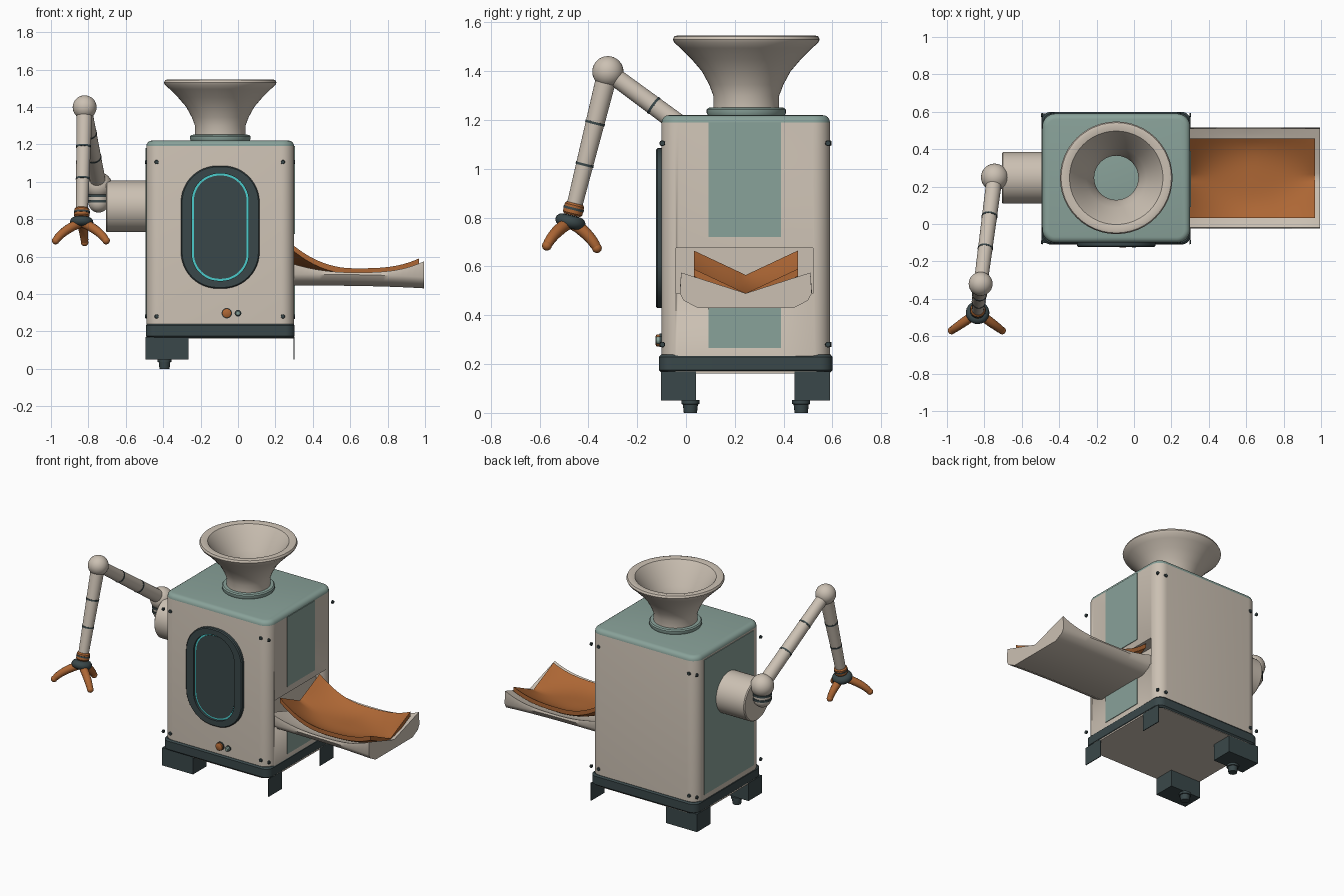
import bpy, bmesh, math
from mathutils import Vector

if "Cube" in bpy.data.objects:
    bpy.data.objects.remove(bpy.data.objects["Cube"])


def material(name, rgb):
    m = bpy.data.materials.new(name)
    m.diffuse_color = (*rgb, 1)
    m.use_nodes = True
    m.node_tree.nodes["Principled BSDF"].inputs["Base Color"].default_value = m.diffuse_color
    return m


CREAM = material("cream", (0.60, 0.53, 0.45))
TEAL = material("sage_teal", (0.25, 0.36, 0.32))
DARK = material("dark_slate", (0.042, 0.064, 0.068))
RUST = material("rust_orange", (0.42, 0.135, 0.035))
CYAN = material("cyan", (0.07, 0.60, 0.60))
CX, CY = -0.095, 0.245          # machine axis


def finish(name, bm, *mats, angle=35):
    bmesh.ops.recalc_face_normals(bm, faces=bm.faces)
    me = bpy.data.meshes.new(name)
    bm.to_mesh(me)
    bm.free()
    for m in mats:
        me.materials.append(m)
    ob = bpy.data.objects.new(name, me)
    bpy.context.collection.objects.link(ob)
    bpy.ops.object.select_all(action='DESELECT')
    ob.select_set(True)
    bpy.context.view_layer.objects.active = ob
    bpy.ops.object.shade_smooth_by_angle(angle=math.radians(angle))
    return ob


def loft(name, loops, *mats, caps=True, ring=False, rule=None, angle=35):
    """Skin a series of equal-length closed loops."""
    bm = bmesh.new()
    rows = [[bm.verts.new(p) for p in lp] for lp in loops]
    pairs = list(zip(rows, rows[1:])) + ([(rows[-1], rows[0])] if ring else [])
    for a, b in pairs:
        for i in range(len(a)):
            j = (i + 1) % len(a)
            bm.faces.new((a[i], a[j], b[j], b[i]))
    if caps and not ring:
        bm.faces.new(rows[0])
        bm.faces.new(rows[-1])
    if rule:
        for f in bm.faces:
            f.material_index = rule(f.calc_center_median())
    return finish(name, bm, *mats, angle=angle)


def box(name, x0, x1, y0, y1, z0, z1, mat):
    return loft(name, [[(x0, y0, z), (x1, y0, z), (x1, y1, z), (x0, y1, z)] for z in (z0, z1)], mat)


def rrect(cx, cy, hw, hh, r, n=8):
    pts = []
    for k, (sx, sy) in enumerate(((1, 1), (-1, 1), (-1, -1), (1, -1))):
        for i in range(n + 1):
            a = math.pi / 2 * (k + i / n)
            pts.append((cx + sx * (hw - r) + r * math.cos(a), cy + sy * (hh - r) + r * math.sin(a)))
    return pts


def tube(name, pts, radii, mat, n=24, ring=False):
    """Circles of given radii along a path; also used for turned parts."""
    pts = [Vector(p) for p in pts]
    axis = pts[-1] - pts[0]
    loops = []
    for i, (p, r) in enumerate(zip(pts, radii)):
        t = axis if ring else pts[min(i + 1, len(pts) - 1)] - pts[max(i - 1, 0)]
        q = (t if t.length > 1e-6 else axis).to_track_quat('Z', 'Y')
        loops.append([p + q @ Vector((r * math.cos(a), r * math.sin(a), 0))
                      for a in (2 * math.pi * k / n for k in range(n))])
    return loft(name, loops, mat, ring=ring)


def sphere(name, c, r, mat):
    bm = bmesh.new()
    bmesh.ops.create_uvsphere(bm, u_segments=28, v_segments=16, radius=r)
    bmesh.ops.translate(bm, verts=bm.verts, vec=c)
    return finish(name, bm, mat)


# Body with teal rounded top
steps = [(0.162, 0), (1.19, 0)] + [(1.19 + 0.03 * math.sin(a), 0.03 * (1 - math.cos(a)))
                                   for a in (math.pi / 8 * k for k in range(1, 5))]
body = loft("body", [[(x, y, z) for x, y in rrect(CX, CY, 0.395 - d, 0.345 - d, 0.07 - d)]
                     for z, d in steps], CREAM, TEAL, rule=lambda c: int(c.z > 1.19))

# Tray opening cut into the right side
cutter = box("opening_cutter", 0.22, 0.4, -0.04, 0.52, 0.49, 0.675, CREAM)
mod = body.modifiers.new("opening", 'BOOLEAN')
mod.object, mod.operation, mod.solver = cutter, 'DIFFERENCE', 'EXACT'
bpy.context.view_layer.objects.active = body
bpy.ops.object.modifier_apply(modifier="opening")
bpy.data.objects.remove(cutter)

# Base skirt
loft("base", [[(x, y, z) for x, y in rrect(CX, CY, 0.398 - d, 0.355 - d, 0.05)]
              for z, d in ((0.165, 0.01), (0.175, 0), (0.23, 0), (0.24, 0.008))], DARK)

# Feet: solid blocks with pegs on the left, thin plates on the right
for tag, y0, y1, py in (("front", -0.102, 0.04, 0.018), ("back", 0.445, 0.59, 0.472)):
    box(tag + "_left_foot", -0.495, -0.265, y0, y1, 0.05, 0.17, DARK)
    box(tag + "_right_foot_plate", 0.296, 0.301, y0, y1, 0.05, 0.17, DARK)
    tube(tag + "_peg", [(-0.393, py, z) for z in (0, 0.035, 0.036, 0.052)],
         (0.027, 0.031, 0.037, 0.037), DARK, 16)

# Side panels
box("right_upper_panel", 0.295, 0.304, 0.092, 0.39, 0.72, 1.19, TEAL)
box("right_lower_panel", 0.295, 0.304, 0.092, 0.39, 0.265, 0.488, TEAL)
box("left_panel", -0.494, -0.485, -0.02, 0.51, 0.27, 1.18, TEAL)


# Front window: raised frame, cyan rim and dark glass
def oval(hw, hh, r, y):
    return [(x, y, z) for x, z in rrect(CX, 0.757, hw, hh, r, 12)]


loft("window_frame", [oval(0.21, 0.328, 0.195, -0.098), oval(0.21, 0.328, 0.195, -0.117),
                      oval(0.204, 0.322, 0.189, -0.123), oval(0.152, 0.287, 0.147, -0.123),
                      oval(0.152, 0.287, 0.147, -0.098)], DARK, ring=True)
loft("window_rim", [oval(0.153, 0.288, 0.148, -0.099), oval(0.153, 0.288, 0.148, -0.107)], CYAN)
loft("window_glass", [oval(0.141, 0.276, 0.136, -0.1), oval(0.141, 0.276, 0.136, -0.109)], DARK)

# Knobs and corner screws
for name, x, r, mat in (("large_knob", -0.06, 0.025, RUST), ("small_knob", 0, 0.015, TEAL)):
    tube(name + "_ring", [(x, -0.095, 0.297), (x, -0.108, 0.297)], (r + 0.003,) * 2, DARK, 20)
    tube(name, [(x, y, 0.297) for y in (-0.1, -0.12, -0.125)], (r, r, r * 0.7), mat, 20)
for z in (0.28, 1.105):
    for sx, xf, xs in ((-1, -0.435, -0.49), (1, 0.24, 0.30)):
        for sy, yf, ys in ((-1, -0.1, -0.097), (1, 0.59, 0.582)):
            tube("face_screw", [(xf, yf - sy * 0.004, z), (xf, yf + sy * 0.007, z)], (0.012, 0.01), DARK, 10)
            tube("side_screw", [(xs - sx * 0.004, ys, z), (xs + sx * 0.006, ys, z)], (0.012, 0.01), DARK, 10)


# Hopper on a teal collar
def turned(name, profile, mat, ring=False):
    return tube(name, [(CX, 0.247, z) for r, z in profile], [r for r, z in profile], mat, 48, ring)


turned("hopper_collar", [(0.155, 1.215), (0.162, 1.228), (0.162, 1.243), (0.155, 1.25), (0.14, 1.252)], TEAL)
turned("hopper", [(0.118, 1.25), (0.135, 1.2505), (0.135, 1.30), (0.152, 1.345), (0.182, 1.40), (0.225, 1.45),
                  (0.27, 1.495), (0.295, 1.517), (0.301, 1.53), (0.295, 1.543), (0.28, 1.547), (0.25, 1.54),
                  (0.235, 1.52), (0.2, 1.465), (0.16, 1.4), (0.13, 1.34), (0.118, 1.29)], CREAM, ring=True)

# Arm mount and shoulder
tube("arm_mount", [(x, 0.247, 0.868) for x in (-0.48, -0.70, -0.706)], (0.138, 0.138, 0.132), CREAM, 40)
shoulder, elbow, wrist = Vector((-0.745, 0.25, 0.978)), Vector((-0.82, -0.32, 1.398)), Vector((-0.835, -0.462, 0.83))
sphere("shoulder_ball", shoulder, 0.073, CREAM)
sphere("shoulder_root", (-0.745, 0.25, 0.89), 0.055, CREAM)
tube("shoulder_neck", [(-0.745, 0.25, 0.89), (-0.745, 0.25, 0.96)], (0.055, 0.055), CREAM)
for z in (0.895, 0.925):
    tube("shoulder_band", [(-0.745, 0.25, z - 0.007), (-0.745, 0.25, z + 0.007)], (0.06, 0.06), DARK)
sphere("elbow_ball", elbow, 0.064, CREAM)

# Arm segments with thin bands
for name, a, b, r0, r1 in (("upper_arm", shoulder, elbow, 0.042, 0.037), ("forearm", elbow, wrist, 0.043, 0.032)):
    tube(name, [a, b], (r0, r1), CREAM)
    d = (b - a).normalized()
    for t in (0.37, 0.67):
        p, r = a.lerp(b, t), r0 + (r1 - r0) * t + 0.002
        tube(name + "_band", [p - d * 0.005, p + d * 0.005], (r, r), DARK)

# Wrist cuff and palm
d = (wrist - elbow).normalized()
tube("wrist_cuff", [wrist - d * 0.03, wrist - d * 0.022, wrist + d * 0.012, wrist + d * 0.02],
     (0.034, 0.041, 0.041, 0.034), RUST)
tube("wrist_band", [wrist - d * 0.012, wrist - d * 0.002], (0.043, 0.043), DARK)
palm = wrist + d * 0.048
tube("palm", [palm + d * 0.026 * math.sin(a) for a in (math.pi / 8 * k for k in range(-4, 5))],
     [0.035 + 0.028 * math.cos(math.pi / 8 * k) for k in range(-4, 5)], DARK)

# Three curled fingers
for i, (tx, ty, tz) in enumerate(((-0.975, -0.57, 0.685), (-0.705, -0.57, 0.685), (-0.82, -0.365, 0.675))):
    tip = Vector((tx, ty, tz))
    mid = palm.lerp(tip, 0.72) + Vector((0, 0, 0.03))
    path = [palm * (1 - t) ** 2 + mid * 2 * t * (1 - t) + tip * t * t for t in (k / 8 for k in range(9))]
    tube(f"finger_{i + 1}", path, (0.026, 0.026, 0.025, 0.025, 0.024, 0.023, 0.022, 0.021, 0.018), RUST, 12)
    sphere(f"fingertip_{i + 1}", tip, 0.02, RUST)


# Tray: sagging sheets whose ends fold into a V
def sheet_z(u, v, start, mid, end, depth):
    """Height at u along and v across (-1..1); edges follow a sagging curve."""
    w = 2 * u - 1
    edge = mid + ((start - mid) * abs(w) ** 2.2 if w < 0 else (end - mid) * w ** 3)
    drop = depth * (0.45 + 0.55 * abs(w) ** 2)
    return edge - drop * (1 - abs(v) ** (1 + 2.5 * (1 - abs(w))))


def tray(name, x0, x1, hw, heights, bottom, mat, nu=24, nv=20):
    loops = []
    for i in range(nu + 1):
        u = i / nu
        top = [(2 * j / nv - 1, sheet_z(u, 2 * j / nv - 1, *heights)) for j in range(nv + 1)]
        loops.append([(x0 + (x1 - x0) * u, CY + v * hw, z) for v, z in top + bottom(u, top)])
    return loft(name, loops, mat, angle=40)


tray("tray_shell", 0.25, 0.995, 0.265, (0.575, 0.515, 0.575, 0.085),
     lambda u, top: [(s * v, z - 0.015 * u ** 3) for s, v, z in
                     ((1, 1.02, 0.505), (1, 0.96, 0.475), (1, 0.74, 0.445),
                      (-1, 0.74, 0.445), (-1, 0.96, 0.475), (-1, 1.02, 0.505))], CREAM)
tray("tray_liner", 0.29, 0.968, 0.213, (0.665, 0.537, 0.59, 0.1),
     lambda u, top: [(v, z - 0.03) for v, z in reversed(top)], RUST)
